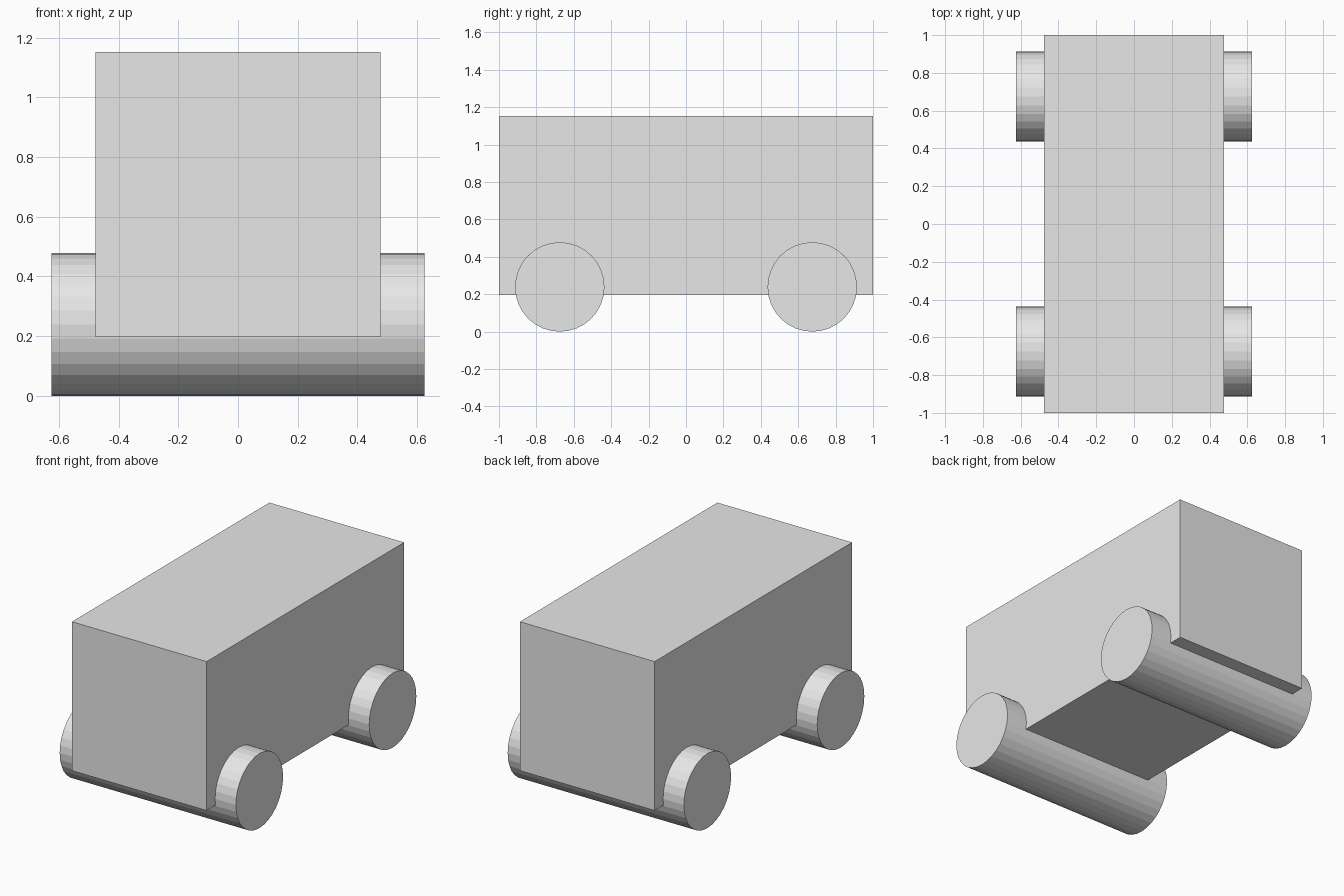
import bpy
from math import radians

default_cube = bpy.data.objects.get("Cube")
if default_cube:
    bpy.data.objects.remove(default_cube, do_unlink=True)

# One plain grey for everything
grey = bpy.data.materials.new("plain_grey")
grey.use_nodes = True
colour = (0.8, 0.8, 0.8, 1)
grey.diffuse_color = colour
grey.node_tree.nodes["Principled BSDF"].inputs["Base Color"].default_value = colour


def finish(name):
    obj = bpy.context.object
    obj.name = name
    obj.data.materials.append(grey)
    return obj


# Box body
bottom, top = 0.197, 1.152
bpy.ops.mesh.primitive_cube_add(size=1, location=(0, 0, (bottom + top) / 2))
body = finish("body")
body.scale = (0.955, 2, top - bottom)

# Full-width rollers, one per axle, flat shaded
radius = 0.239
for name, y in (("front_roller", -0.675), ("back_roller", 0.675)):
    bpy.ops.mesh.primitive_cylinder_add(
        vertices=32, radius=radius, depth=1.25,
        location=(0, y, radius), rotation=(0, radians(90), 0))
    finish(name)
